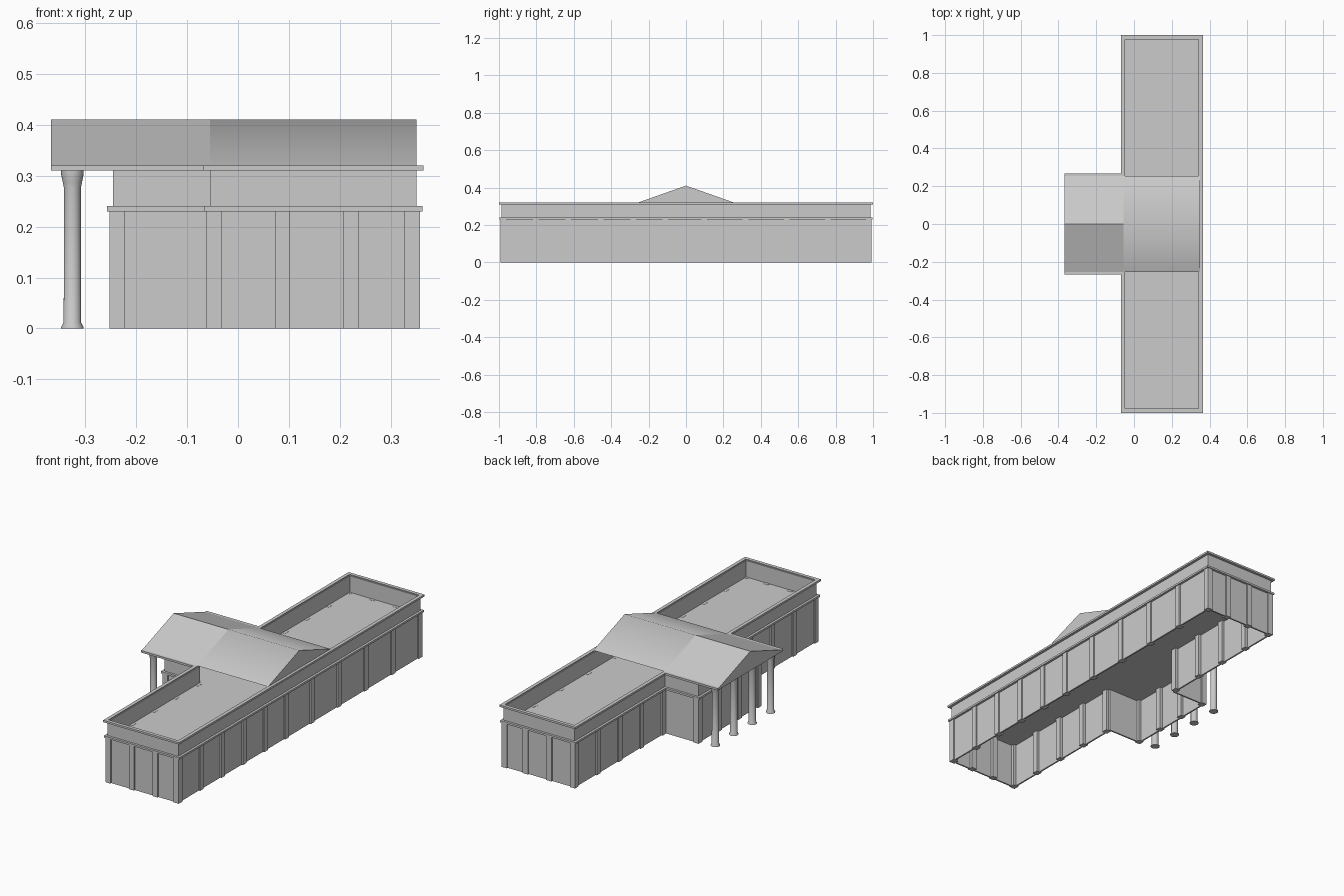
import bpy, bmesh, math
from mathutils import Vector

cube = bpy.data.objects.get("Cube")
if cube:
    bpy.data.objects.remove(cube, do_unlink=True)

stone = bpy.data.materials.new("grey_stone")
stone.use_nodes = True
COLOUR = (0.6, 0.6, 0.6, 1)
stone.diffuse_color = COLOUR
stone.node_tree.nodes["Principled BSDF"].inputs["Base Color"].default_value = COLOUR

# Main dimensions
X0, X1, Y = -0.055, 0.35, 0.986          # long hall
PX, PY = -0.245, 0.25                    # entrance block
FRONT = -0.367                           # outer edge of the porch
LEDGE, EAVE, RIDGE = 0.23, 0.32, 0.41
FOOTPRINT = [(X0, -Y), (X1, -Y), (X1, Y), (X0, Y),
             (X0, PY), (PX, PY), (PX, -PY), (X0, -PY)]


def finish(name, bm, smooth=False, recalc=True):
    if recalc:
        bmesh.ops.recalc_face_normals(bm, faces=bm.faces)
    mesh = bpy.data.meshes.new(name)
    bm.to_mesh(mesh)
    bm.free()
    mesh.materials.append(stone)
    for p in mesh.polygons:
        p.use_smooth = smooth
    obj = bpy.data.objects.new(name, mesh)
    bpy.context.collection.objects.link(obj)
    return obj


def offset(points, d):
    """Push a counter-clockwise right-angled outline outwards by d."""
    result = []
    for i, p in enumerate(points):
        p = Vector(p)
        a = (p - Vector(points[i - 1])).normalized()
        b = (Vector(points[(i + 1) % len(points)]) - p).normalized()
        result.append(p + d * Vector((a.y + b.y, -a.x - b.x)))
    return result


def ring(name, outer, inner, z0, z1):
    """Closed band following the footprint."""
    bm = bmesh.new()
    loops = [[bm.verts.new((p.x, p.y, z)) for p in offset(FOOTPRINT, d)]
             for d, z in ((outer, z0), (outer, z1), (inner, z1), (inner, z0))]
    n = len(FOOTPRINT)
    for k in range(4):
        a, b = loops[k], loops[(k + 1) % 4]
        for i in range(n):
            j = (i + 1) % n
            bm.faces.new((a[i], a[j], b[j], b[i]))
    return finish(name, bm)


def add_box(bm, lo, hi):
    verts = bmesh.ops.create_cube(bm, size=1)["verts"]
    for v in verts:
        v.co = [lo[i] + (v.co[i] + 0.5) * (hi[i] - lo[i]) for i in range(3)]


def box(name, lo, hi):
    bm = bmesh.new()
    add_box(bm, lo, hi)
    return finish(name, bm)


# Walls open at the bottom, ledge moulding and top cornice
ring("walls", 0, -0.008, 0, EAVE - 0.005)
ring("ledge_moulding", 0.012, -0.004, LEDGE, LEDGE + 0.01)
ring("top_cornice", 0.014, -0.004, EAVE - 0.01, EAVE)

# Sunken flat roof
bm = bmesh.new()
bm.faces.new([bm.verts.new((p.x, p.y, LEDGE)) for p in offset(FOOTPRINT, -0.004)])
finish("flat_roof", bm, recalc=False)

# Square pilasters, half buried in the walls
SIZE, PROUD = 0.03, 0.007
inset = SIZE / 2 - PROUD
end_y = Y - inset
spots = set()
for x in (X0 + inset, 0.0875, 0.222, X1 - inset):
    spots |= {(x, -end_y), (x, end_y)}
for i in range(1, 5):
    spots.add((X1 - inset, -end_y + 0.174 * i))
    spots.add((X1 - inset, end_y - 0.22 * i))
spots.add((X1 - inset, -0.11))
for i in range(1, 5):
    for s in (-1, 1):
        spots.add((X0 + inset, s * (end_y - 0.178 * i)))
for y in (-PY + inset, -0.08, 0.08, PY - inset):
    spots.add((PX + inset, y))
bm = bmesh.new()
h = SIZE / 2
for x, y in sorted(spots):
    add_box(bm, (x - h, y - h, 0), (x + h, y + h, LEDGE + 0.001))
finish("pilasters", bm)

# Porch ceiling slab and solid pediment
box("porch_slab", (FRONT, -0.268, EAVE - 0.01), (X0 - 0.01, 0.268, EAVE))
HALF = 0.255
bm = bmesh.new()
ends = [[bm.verts.new((x, y, z)) for y, z in ((-HALF, EAVE), (HALF, EAVE), (0, RIDGE))]
        for x in (FRONT, X0)]
bm.faces.new(ends[0])
bm.faces.new(ends[1])
for i in range(3):
    j = (i + 1) % 3
    bm.faces.new((ends[0][i], ends[0][j], ends[1][j], ends[1][i]))
finish("porch_pediment", bm)

# Gabled roof crossing the hall, softly shaded over the ridge
bm = bmesh.new()
rows = [[bm.verts.new((x, y, z)) for x in (X0, X1)]
        for y, z in ((-HALF, EAVE), (0, RIDGE), (HALF, EAVE))]
for a, b in zip(rows, rows[1:]):
    bm.faces.new((a[0], a[1], b[1], b[0]))
finish("cross_roof", bm, smooth=True, recalc=False)
bm = bmesh.new()
bm.faces.new([bm.verts.new((X1, y, z))
              for y, z in ((-HALF, EAVE), (HALF, EAVE), (0, RIDGE))])
finish("rear_gable", bm, recalc=False)

# Four round columns turned from one profile
PROFILE = [(0.022, 0), (0.022, 0.003), (0.017, 0.012), (0.0165, 0.275),
           (0.019, 0.288), (0.022, 0.302), (0.022, 0.312)]
SIDES = 24
for k, y in enumerate((-0.225, -0.075, 0.075, 0.225)):
    bm = bmesh.new()
    loops = [[bm.verts.new((r * math.cos(math.tau * i / SIDES),
                            r * math.sin(math.tau * i / SIDES), z))
              for i in range(SIDES)] for r, z in PROFILE]
    for a, b in zip(loops, loops[1:]):
        for i in range(SIDES):
            j = (i + 1) % SIDES
            bm.faces.new((a[i], a[j], b[j], b[i]))
    bm.faces.new(loops[0][::-1])
    bm.faces.new(loops[-1])
    column = finish(f"porch_column_{k + 1}", bm)
    column.location = (-0.325, y, 0)
    bpy.ops.object.select_all(action="DESELECT")
    column.select_set(True)
    bpy.context.view_layer.objects.active = column
    bpy.ops.object.shade_smooth_by_angle(angle=math.radians(40))
